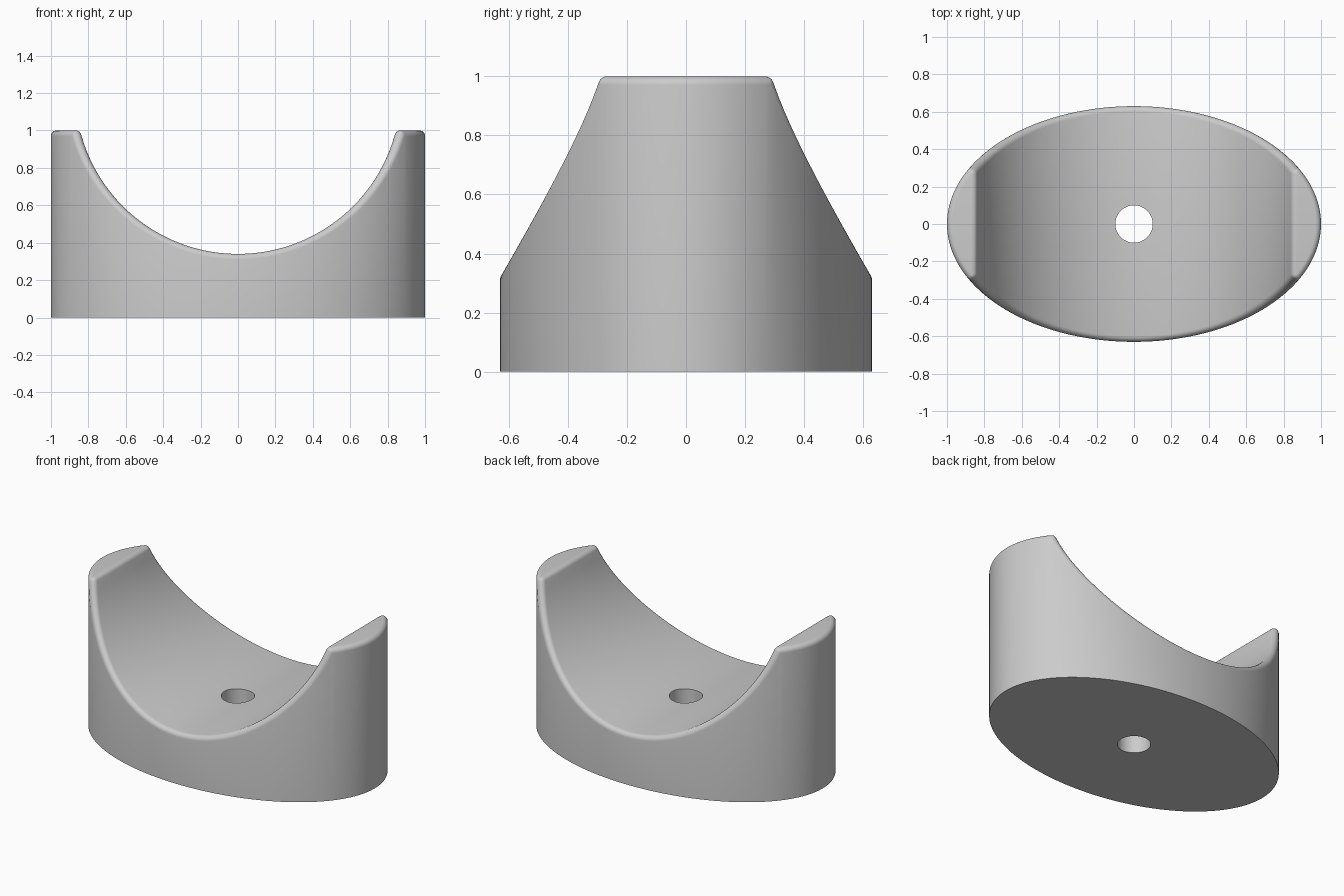
import bpy, bmesh, math
from mathutils import Vector

cube = bpy.data.objects.get("Cube")
if cube:
    bpy.data.objects.remove(cube)

A, B, HEIGHT = 1.0, 0.63, 1.0       # oval half axes and block height
CUT_R, CUT_Z = 0.87, 1.21           # radius and axis height of the saddle
FILLET = 0.03
HOLE_R = 0.1
ARC_STEPS = 6

grey = bpy.data.materials.new("Light grey")
grey.use_nodes = True
colour = (0.6, 0.6, 0.6, 1)
grey.diffuse_color = colour
grey.node_tree.nodes["Principled BSDF"].inputs["Base Color"].default_value = colour


def wall_normal(t):
    return Vector((math.cos(t) / A, math.sin(t) / B, 0)).normalized()


def fillet_centre(t):
    """Point of the oval moved inwards by the fillet radius."""
    return Vector((A * math.cos(t), B * math.sin(t), 0)) - FILLET * wall_normal(t)


# Angle at which the saddle fillet meets the flat top
reach = CUT_R + FILLET
x_kink = math.sqrt(reach ** 2 - (CUT_Z - HEIGHT + FILLET) ** 2)
low, high = 0, math.pi / 2
for _ in range(50):
    mid = (low + high) / 2
    if fillet_centre(mid).x > x_kink:
        low = mid
    else:
        high = mid
t_kink = low


def saddle_normal(x):
    return Vector((-x, 0, math.sqrt(reach ** 2 - x * x))).normalized()


# Stations along the length: oval angle, fillet centre height, top normal
UP = Vector((0, 0, 1))
flat_z = HEIGHT - FILLET
stations = [(t_kink * i / 14, flat_z, UP) for i in range(15)]
for i in range(1, ARC_STEPS):
    stations.append((t_kink, flat_z, UP.slerp(saddle_normal(x_kink), i / ARC_STEPS)))
SPAN = 64
for i in range(SPAN + 1):
    t = t_kink + (math.pi - 2 * t_kink) * i / SPAN
    x = fillet_centre(t).x
    stations.append((t, CUT_Z - math.sqrt(reach ** 2 - x * x), saddle_normal(x)))
for t, z, n in reversed(stations[:14 + ARC_STEPS]):
    stations.append((math.pi - t, z, Vector((-n.x, 0, n.z))))


def section(t, z, top):
    """Half cross-section from the foot of the wall over the rounded rim."""
    wall, centre = wall_normal(t), fillet_centre(t)
    foot = centre + FILLET * wall
    centre.z = z
    rim = [centre + FILLET * wall.slerp(top, k / ARC_STEPS) for k in range(ARC_STEPS + 1)]
    return [foot] + rim


# Saddle block lofted through the stations
bm = bmesh.new()
loops = []
for station in stations:
    half = section(*station)
    other = [Vector((p.x, -p.y, p.z)) for p in reversed(half)]
    loops.append([bm.verts.new(p) for p in half + other])
for a, b in zip(loops, loops[1:]):
    for k in range(len(a)):
        j = (k + 1) % len(a)
        bm.faces.new((a[k], a[j], b[j], b[k]))
bmesh.ops.remove_doubles(bm, verts=bm.verts, dist=1e-5)
bmesh.ops.dissolve_degenerate(bm, edges=bm.edges, dist=1e-6)
# Merge the underside into one face
underside = [f for f in bm.faces if all(v.co.z < 1e-4 for v in f.verts)]
bmesh.ops.dissolve_faces(bm, faces=underside)
bmesh.ops.recalc_face_normals(bm, faces=bm.faces)
mesh = bpy.data.meshes.new("saddle_block")
bm.to_mesh(mesh)
bm.free()
mesh.materials.append(grey)
block = bpy.data.objects.new("saddle_block", mesh)
bpy.context.collection.objects.link(block)

# Round hole through the middle
bpy.ops.mesh.primitive_cylinder_add(vertices=48, radius=HOLE_R, depth=2)
cutter = bpy.context.object
cutter.name = "hole_cutter"
cutter.hide_render = True
cutter.data.materials.append(grey)
cut = block.modifiers.new("hole", 'BOOLEAN')
cut.operation = 'DIFFERENCE'
cut.solver = 'EXACT'
cut.object = cutter

bpy.ops.object.select_all(action='DESELECT')
block.select_set(True)
bpy.context.view_layer.objects.active = block
bpy.ops.object.modifier_apply(modifier=cut.name)
bpy.data.objects.remove(cutter)
bpy.ops.object.shade_smooth_by_angle(angle=math.radians(35))
